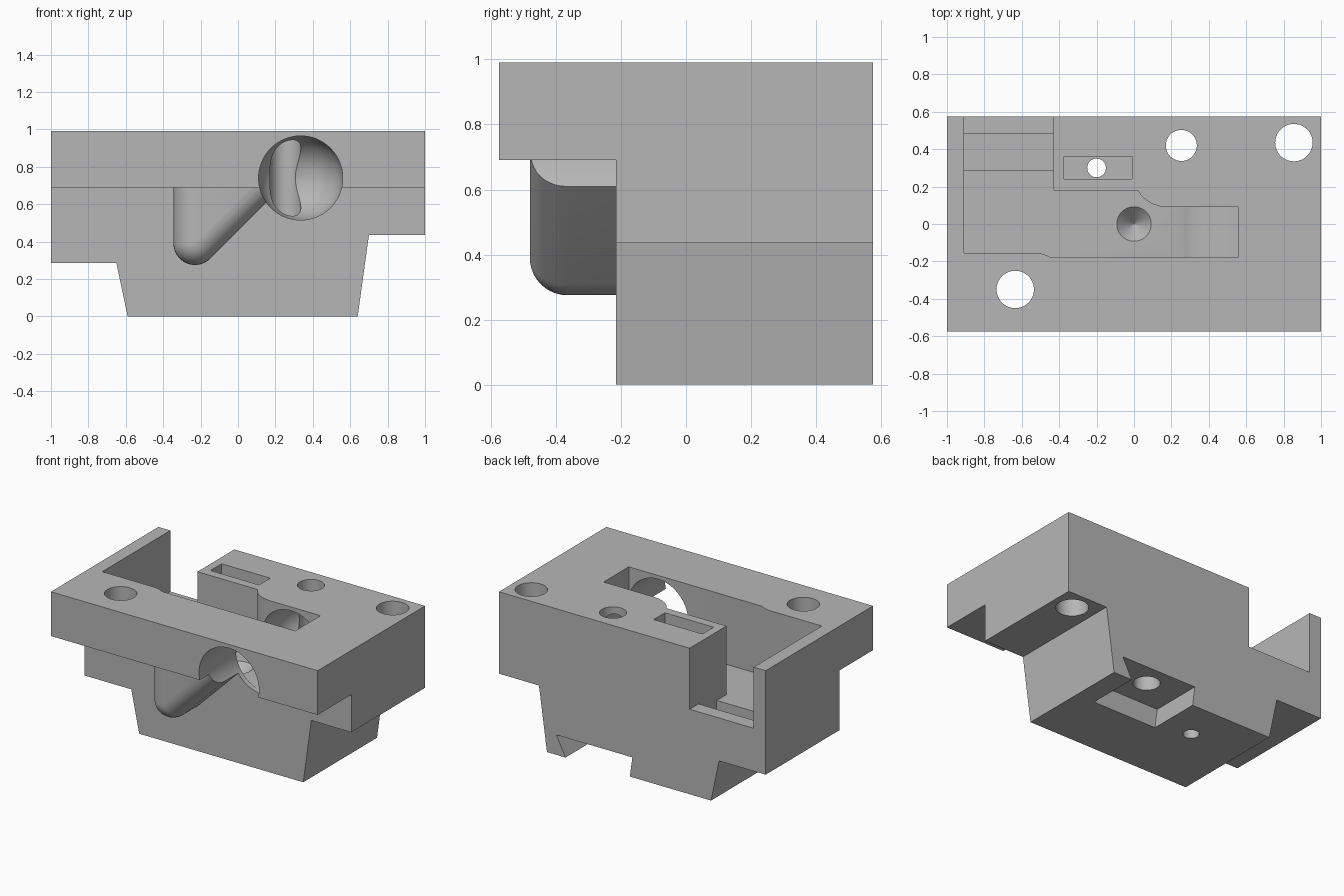
import bpy, bmesh, math
from mathutils import Vector

if "Cube" in bpy.data.objects:
    bpy.data.objects.remove(bpy.data.objects["Cube"])

grey = bpy.data.materials.new("light_grey")
grey.diffuse_color = (0.47, 0.47, 0.47, 1)
grey.use_nodes = True
grey.node_tree.nodes["Principled BSDF"].inputs["Base Color"].default_value = grey.diffuse_color


def make(name, loops):
    """Closed solid lofted through equally long loops of points."""
    bm = bmesh.new()
    rings = [[bm.verts.new(p) for p in loop] for loop in loops]
    n = len(rings[0])
    for a, b in zip(rings, rings[1:]):
        for i in range(n):
            j = (i + 1) % n
            bm.faces.new((a[i], a[j], b[j], b[i]))
    bm.faces.new(rings[0])
    bm.faces.new(rings[-1])
    bmesh.ops.remove_doubles(bm, verts=bm.verts, dist=1e-5)
    bmesh.ops.recalc_face_normals(bm, faces=bm.faces)
    me = bpy.data.meshes.new(name)
    bm.to_mesh(me)
    bm.free()
    ob = bpy.data.objects.new(name, me)
    bpy.context.collection.objects.link(ob)
    return ob


def prism(name, pts, axis, lo, hi):
    """Extrude a 2D profile along one axis (0, 1 or 2)."""
    def put(p, h):
        v = list(p)
        v.insert(axis, h)
        return v
    return make(name, [[put(p, h) for p in pts] for h in (lo, hi)])


def lathe(name, centre, profile, axis, n=64):
    """Stack circles (height, radius) along an axis through a 2D centre."""
    loops = []
    for h, r in profile:
        loop = []
        for i in range(n):
            a = 2 * math.pi * i / n
            v = [centre[0] + r * math.cos(a), centre[1] + r * math.sin(a)]
            v.insert(axis, h)
            loop.append(v)
        loops.append(loop)
    return make(name, loops)


def rect(x0, x1, y0, y1):
    return [(x0, y0), (x1, y0), (x1, y1), (x0, y1)]


# main block from its front profile
block = prism("mount_block", [
    (-1, 0.285), (-0.65, 0.285), (-0.59, 0), (0.64, 0), (0.70, 0.435),
    (1, 0.435), (1, 0.99), (-1, 0.99)], 1, -0.575, 0.575)
block.data.materials.append(grey)


def combine(tool, op="DIFFERENCE"):
    tool.hide_render = True
    mod = block.modifiers.new("cut", "BOOLEAN")
    mod.operation, mod.object, mod.solver = op, tool, "EXACT"
    bpy.context.view_layer.objects.active = block
    bpy.ops.object.modifier_apply(modifier=mod.name)
    bpy.data.objects.remove(tool, do_unlink=True)


# space under the front overhang
combine(prism("overhang_cut", rect(-1.2, 1.2, -0.8, -0.215), 2, -0.2, 0.69))

# rounded support bulge under the overhang
R = 0.115


def bulge_loop(d, y):
    r = R - d
    pts = [(-0.345 + d, 0.8)]
    for i in range(17):
        a = math.radians(180 + 135 * i / 16)
        pts.append((-0.23 + r * math.cos(a), 0.39 + r * math.sin(a)))
    x, z = pts[-1]
    pts.append((x + 0.8 - z, 0.8))
    return [(px, y, pz) for px, pz in pts]


loops = [bulge_loop(0, -0.19)]
for k in range(11):
    t = math.radians(9 * k)
    loops.append(bulge_loop(min(R * (1 - math.cos(t)), R - 0.001),
                            -0.365 - R * math.sin(t)))
combine(make("support_bulge", loops), "UNION")

# winding channel in the top, leaving through the back
FLOOR = 0.525
combine(prism("channel_cut", [
    (-0.91, -0.155), (-0.51, -0.155), (-0.48, -0.162), (-0.44, -0.18),
    (0.555, -0.18), (0.555, 0.09), (0.18, 0.09), (0.14, 0.094),
    (0.10, 0.106), (0.07, 0.124), (0.04, 0.15), (0.02, 0.18),
    (-0.43, 0.18), (-0.91, 0.18)], 2, FLOOR, 1.2))
combine(prism("exit_cut", [
    (0.1, FLOOR), (0.285, FLOOR), (0.285, 0.42), (0.48, 0.42),
    (0.48, 0.576), (0.7, 0.576), (0.7, 1.2), (0.1, 1.2)], 0, -0.91, -0.43))

# large round-ended bore entering from the front
r = 0.225
bore = [(-0.8, r)] + [(0.26 + r * math.sin(math.radians(a)),
                       r * math.cos(math.radians(a))) for a in range(0, 90, 6)]
bore.append((0.26 + r * 0.9999, 0.002))
combine(lathe("bore_cut", (0.335, 0.74), bore, 1))

# dovetail recess underneath, open at the back
combine(prism("recess_cut", [(0.025, -0.05), (0.475, -0.05), (0.57, 0.135),
                             (0.0, 0.135)], 1, 0.22, 0.8))

# slot in the island
combine(prism("slot_cut", rect(-0.375, -0.01, 0.24, 0.36), 2, 0.8, 1.2))

# vertical through holes
for x, y, rad in ((0.253, 0.42, 0.083), (0.855, 0.435, 0.1),
                  (-0.635, -0.35, 0.1), (-0.2, 0.3, 0.05)):
    combine(lathe("hole_cut", (x, y), [(-0.2, rad), (1.2, rad)], 2, 48))

# conical dimple in the channel floor
combine(lathe("dimple_cut", (0, 0), [(FLOOR - 0.09, 0.001), (FLOOR, 0.092),
                                     (FLOOR + 0.1, 0.092)], 2, 48))

bpy.ops.object.select_all(action="DESELECT")
block.select_set(True)
bpy.context.view_layer.objects.active = block
bpy.ops.object.shade_smooth_by_angle(angle=math.radians(25))
